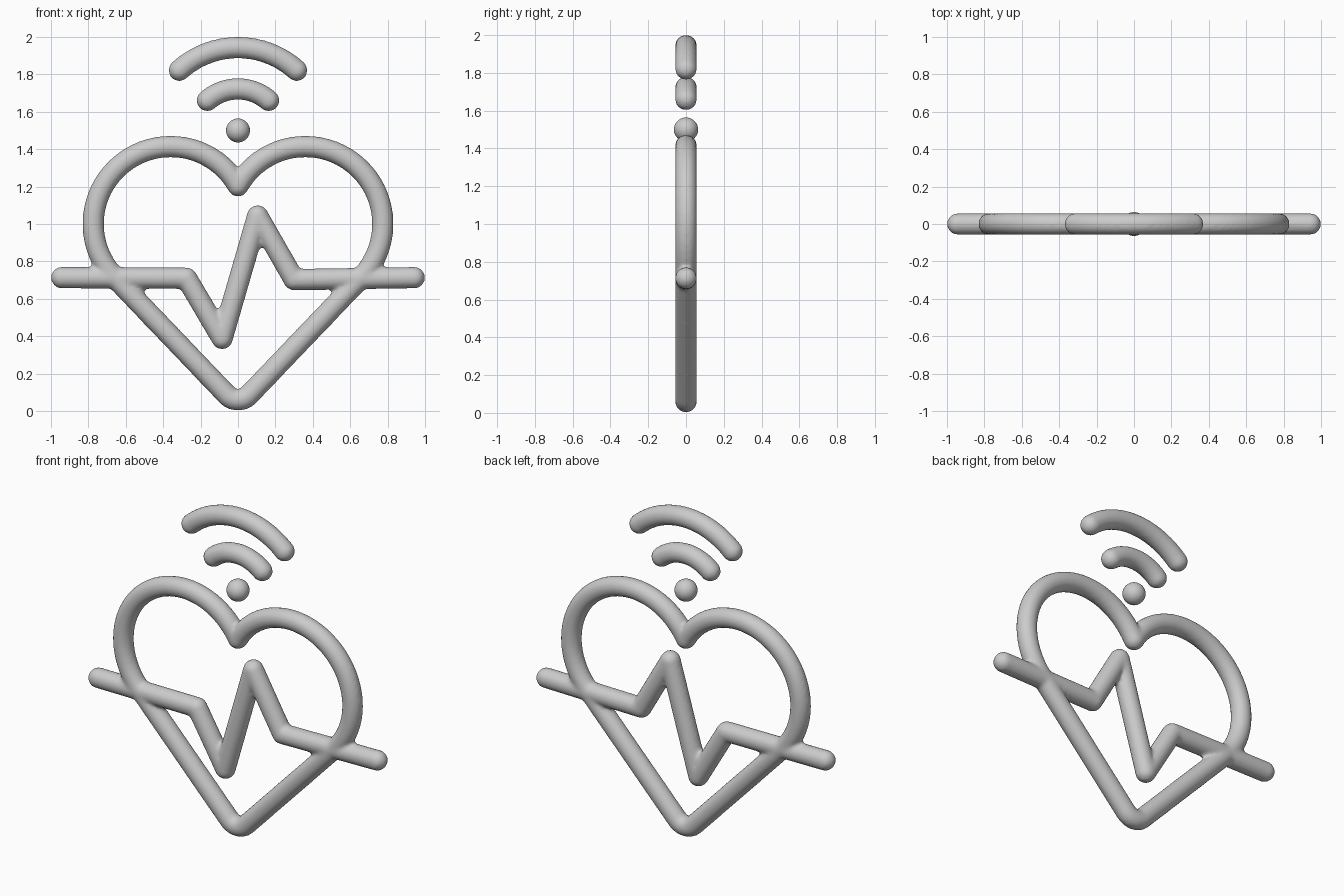
import bpy, bmesh
from math import sin, cos, radians
from mathutils import Matrix

if "Cube" in bpy.data.objects:
    bpy.data.objects.remove(bpy.data.objects["Cube"])

R = 0.058  # tube radius


def arc(cx, cz, r, start, end, n=32):
    """Points on an arc in the x-z plane, angles in degrees."""
    angles = [radians(start + (end - start) * i / n) for i in range(n + 1)]
    return [(cx + r * cos(a), cz + r * sin(a)) for a in angles]


def tubes(name, paths):
    """Round-ended tubes along x-z paths, blended into one smooth skin."""
    curve = bpy.data.curves.new(name, 'CURVE')
    curve.dimensions = '3D'
    curve.bevel_depth = R
    curve.bevel_resolution = 6
    curve.use_fill_caps = True
    for path in paths:
        spline = curve.splines.new('POLY')
        spline.points.add(len(path) - 1)
        for p, (x, z) in zip(spline.points, path):
            p.co = (x, 0, z, 1)
    temp = bpy.data.objects.new(name + "_path", curve)
    bpy.context.collection.objects.link(temp)
    bpy.context.view_layer.update()
    mesh = bpy.data.meshes.new_from_object(
        temp.evaluated_get(bpy.context.evaluated_depsgraph_get()))
    bpy.data.objects.remove(temp)

    # balls round off the ends and joints
    bm = bmesh.new()
    bm.from_mesh(mesh)
    for x, z in {p for path in paths for p in (path[0], path[-1])}:
        bmesh.ops.create_uvsphere(bm, u_segments=32, v_segments=16, radius=R,
                                  matrix=Matrix.Translation((x, 0, z)))
    bm.to_mesh(mesh)
    bm.free()
    mesh.name = name
    obj = bpy.data.objects.new(name, mesh)
    bpy.context.collection.objects.link(obj)

    # fuse the pieces and soften the joints
    remesh = obj.modifiers.new("Fuse", 'REMESH')
    remesh.mode = 'VOXEL'
    remesh.voxel_size = 0.012
    remesh.use_smooth_shade = True
    smooth = obj.modifiers.new("Soften", 'SMOOTH')
    smooth.factor = 0.5
    smooth.iterations = 5
    return obj


# heart outline: left lobe, straight side, rounded tip; then mirrored
left_half = arc(-0.36, 1.0, 0.414, 29.6, 225, 64) + arc(0, 0.14, 0.08, 225, 270, 10)
left_half[0] = (0, left_half[0][1])
right_half = [(-x, z) for x, z in left_half]

# heartbeat line: one straight tube per segment
beat = [(-0.942, 0.713), (-0.275, 0.71), (-0.085, 0.388),
        (0.105, 1.043), (0.3, 0.703), (0.942, 0.713)]
segments = [[a, b] for a, b in zip(beat, beat[1:])]

tubes("heart_with_heartbeat", [left_half, right_half] + segments)

# signal waves
tubes("small_wave", [arc(0, 1.472, 0.25, 131, 49)])
tubes("large_wave", [arc(0, 1.477, 0.466, 132.3, 47.7)])

# signal dot
bpy.ops.mesh.primitive_uv_sphere_add(segments=32, ring_count=16, radius=0.064,
                                     location=(0, 0, 1.5))
bpy.context.object.name = "signal_dot"
bpy.ops.object.shade_smooth()
